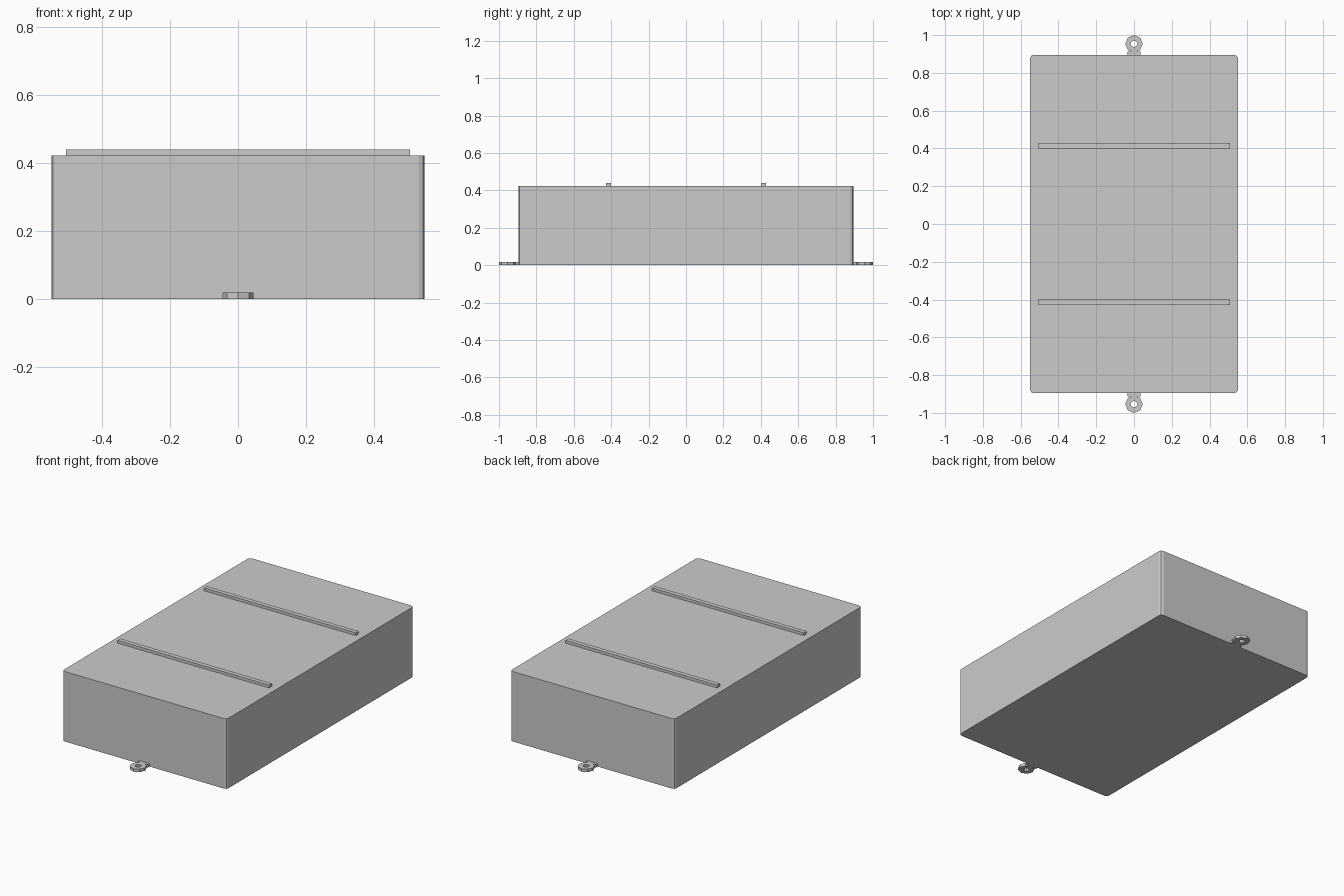
import bpy, bmesh, math
from mathutils import Matrix

default_cube = bpy.data.objects.get("Cube")
if default_cube:
    bpy.data.objects.remove(default_cube, do_unlink=True)

# Single plain grey
grey = bpy.data.materials.new("light_grey")
grey.use_nodes = True
colour = (0.6, 0.6, 0.6, 1.0)
grey.diffuse_color = colour
grey.node_tree.nodes["Principled BSDF"].inputs["Base Color"].default_value = colour


def finish(name, bm):
    bmesh.ops.recalc_face_normals(bm, faces=bm.faces)
    mesh = bpy.data.meshes.new(name)
    bm.to_mesh(mesh)
    bm.free()
    mesh.materials.append(grey)
    obj = bpy.data.objects.new(name, mesh)
    bpy.context.collection.objects.link(obj)
    return obj


def box(name, size, centre, corner=0):
    bm = bmesh.new()
    bmesh.ops.create_cube(bm, size=1, matrix=Matrix.Translation(centre) @ Matrix.Diagonal((*size, 1)))
    if corner:
        upright = [e for e in bm.edges
                   if abs(e.verts[0].co.z - e.verts[1].co.z) > size[2] / 2]
        bmesh.ops.bevel(bm, geom=upright, offset=corner, segments=2, profile=0.5, affect='EDGES')
    return finish(name, bm)


def ring(name, y, outer, inner, height, sides=8):
    bm = bmesh.new()
    loops = []
    for radius, z in ((outer, 0), (outer, height), (inner, height), (inner, 0)):
        angles = [math.tau * i / sides for i in range(sides)]
        loops.append([bm.verts.new((radius * math.cos(a), y + radius * math.sin(a), z)) for a in angles])
    for k in range(4):
        a, b = loops[k], loops[(k + 1) % 4]
        for i in range(sides):
            j = (i + 1) % sides
            bm.faces.new((a[i], a[j], b[j], b[i]))
    return finish(name, bm)


# Main body with softened upright corners
HALF_Y, HEIGHT, LUG = 0.895, 0.423, 0.018
box("body", (1.1, 2 * HALF_Y, HEIGHT), (0, 0, HEIGHT / 2), corner=0.018)

# Top ribs and end eyelets, repeated front and back
for side, label in ((-1, "front"), (1, "back")):
    box(label + "_rib", (1.014, 0.027, 0.022), (0, side * 0.414, 0.429))
    box(label + "_eyelet_tab", (0.07, 0.03, LUG), (0, side * 0.897, LUG / 2))
    ring(label + "_eyelet", side * 0.954, 0.046, 0.018, LUG)
